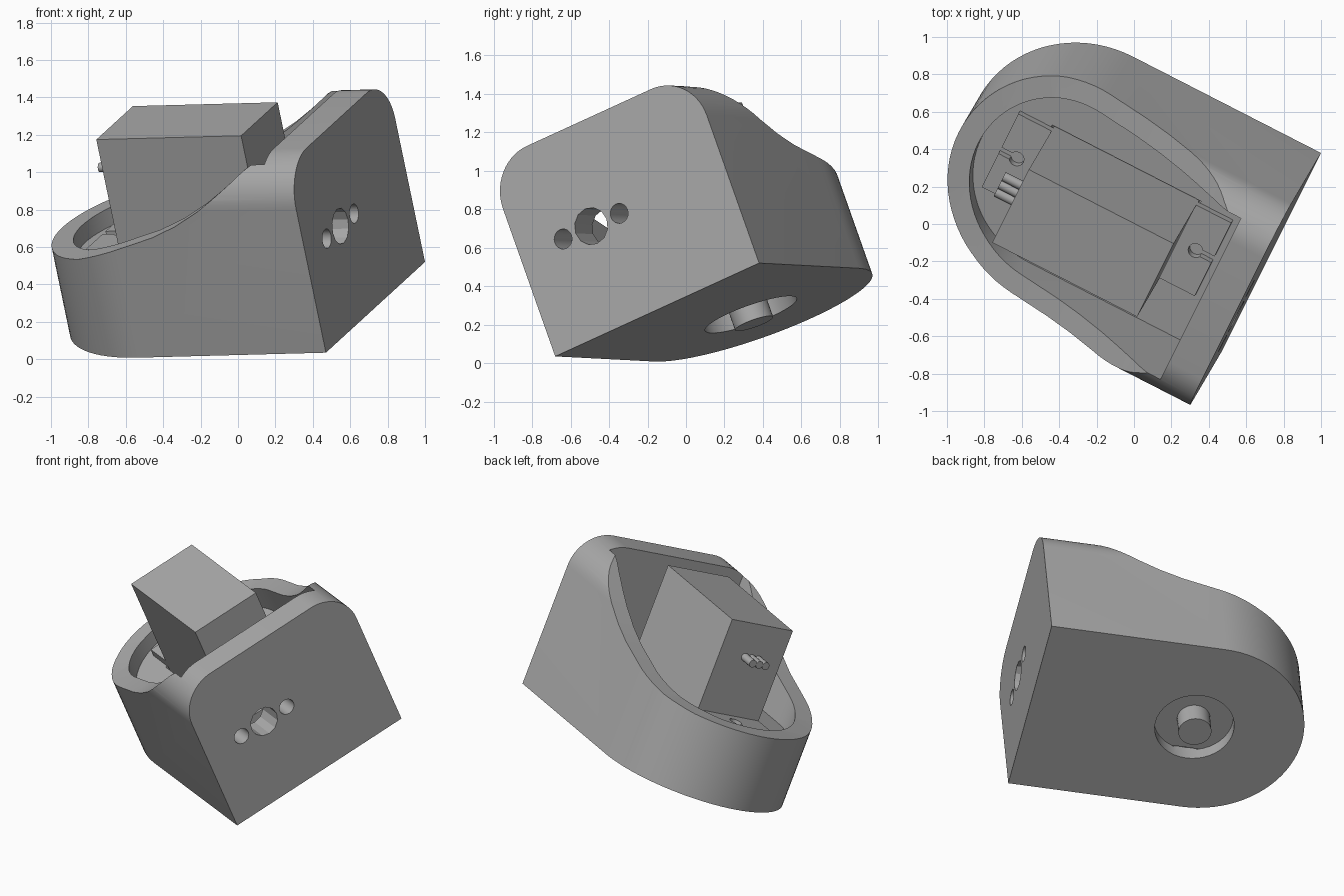
import bpy
import bmesh
from math import cos, sin, pi, radians
from mathutils import Matrix, Vector

cube = bpy.data.objects.get("Cube")
if cube:
    bpy.data.objects.remove(cube, do_unlink=True)

# The whole assembly is built upright, then tipped into its resting pose
side = Vector((0.414, 0.828, 0.379)).normalized()
up = Vector((-0.193, -0.329, 0.925))
up = (up - side * up.dot(side)).normalized()
back = up.cross(side)
POSE = Matrix((side, back, up)).transposed().to_4x4()
POSE.translation = (0.735, -0.15, 0.2775)

HALF, LENGTH, HEIGHT, ROUND = 0.64, 1.13, 1.08, 0.25
WALL, PLATE, FLOOR, RECESS = 0.12, 0.2, 0.42, 0.09

grey = bpy.data.materials.new("matte grey")
grey.use_nodes = True
grey.diffuse_color = (0.4, 0.4, 0.4, 1)
grey.node_tree.nodes["Principled BSDF"].inputs["Base Color"].default_value = grey.diffuse_color


def arc(cx, cy, r, start, end, steps):
    angles = [radians(start + (end - start) * i / steps) for i in range(steps + 1)]
    return [(cx + r * cos(t), cy + r * sin(t)) for t in angles]


def prism(name, outline, axis, low, high):
    """Extrude a 2D outline along an axis between two positions."""
    def place(p, q):
        return {"x": (q, p[0], p[1]), "y": (p[0], q, p[1]), "z": (p[0], p[1], q)}[axis]
    bm = bmesh.new()
    face = bm.faces.new([bm.verts.new(place(p, low)) for p in outline])
    new = bmesh.ops.extrude_face_region(bm, geom=[face])["geom"]
    move = Vector(place((0, 0), high)) - Vector(place((0, 0), low))
    bmesh.ops.translate(bm, vec=move, verts=[v for v in new if isinstance(v, bmesh.types.BMVert)])
    bmesh.ops.recalc_face_normals(bm, faces=bm.faces[:])
    mesh = bpy.data.meshes.new(name)
    bm.to_mesh(mesh)
    bm.free()
    obj = bpy.data.objects.new(name, mesh)
    bpy.context.collection.objects.link(obj)
    mesh.materials.append(grey)
    return obj


def box(name, x, y, z):
    return prism(name, [(x[0], y[0]), (x[1], y[0]), (x[1], y[1]), (x[0], y[1])], "z", *z)


def rod(name, center, r, axis, low, high, steps=32):
    return prism(name, arc(*center, r, 0, 360, steps)[:-1], axis, low, high)


def carve(obj, cutter, operation="DIFFERENCE"):
    mod = obj.modifiers.new("carve", "BOOLEAN")
    mod.object, mod.operation, mod.solver = cutter, operation, "EXACT"
    graph = bpy.context.evaluated_depsgraph_get()
    mesh = bpy.data.meshes.new_from_object(obj.evaluated_get(graph))
    obj.modifiers.clear()
    obj.data = mesh
    bpy.data.objects.remove(cutter, do_unlink=True)


# Housing: round-topped block, trimmed by a semicircular back and a sloping top
top = HEIGHT - ROUND
section = ([(-HALF, 0), (HALF, 0)] + arc(HALF - ROUND, top, ROUND, 0, 90, 14)
           + arc(ROUND - HALF, top, ROUND, 90, 180, 14))
housing = prism("housing", section, "y", 0, 2)
footprint = ([(-0.8, LENGTH), (-0.8, -0.2), (0.8, -0.2), (0.8, LENGTH)]
             + arc(0, LENGTH, HALF, 0, 180, 40))
carve(housing, prism("footprint", footprint, "z", -0.5, 1.5), "INTERSECT")
slope = [(0.2, 1.081), (0.25, 1.06), (0.32, 1.02), (0.4, 0.96), (0.5, 0.89), (0.6, 0.825),
         (0.75, 0.745), (0.9, 0.685), (1.15, 0.615), (1.4, 0.55), (1.6, 0.52), (1.9, 0.5)]
carve(housing, prism("slope", slope + [(1.9, 1.5), (0.2, 1.5)], "x", -1, 1))

# Pocket, motor recess and output opening
inner = HALF - WALL
pocket = [(-inner, PLATE), (inner, PLATE)] + arc(0, LENGTH, inner, 0, 180, 40)
carve(housing, prism("pocket", pocket, "z", FLOOR, 1.5))
carve(housing, box("recess", (-0.248, 0.248), (0.447, 1.342), (RECESS, 0.6)))
carve(housing, rod("opening", (0, 1.07), 0.253, "z", -0.2, RECESS + 0.02, 40))

# Row of holes through the front plate
for offset, radius, steps in ((0, 0.097, 12), (-0.176, 0.052, 20), (0.176, 0.052, 20)):
    carve(housing, rod("hole", (-0.197 + offset, 0.55), radius, "y", -0.2, PLATE + 0.1, steps))

# Motor body with output shaft
parts = [housing,
         box("motor_body", (-0.236, 0.236), (0.46, 1.33), (RECESS, 1.1)),
         rod("output_shaft", (0, 1.07), 0.105, "z", -0.05, RECESS + 0.02)]

# Mounting tabs with keyhole slots
for name, inside, outside in (("front_tab", 0.46, 0.25), ("back_tab", 1.33, 1.53)):
    tab = box(name, (-0.236, 0.236), sorted((inside, outside)), (FLOOR, FLOOR + 0.05))
    middle = (inside + outside) / 2
    out = 1 if outside > inside else -1
    carve(tab, rod("screw_hole", (0, middle), 0.04, "z", 0.3, 0.6, 20))
    carve(tab, box("slot", (-0.02, 0.02), sorted((middle, outside + 0.1 * out)), (0.3, 0.6)))
    parts.append(tab)

# Three-wire cable stub
for i, name in enumerate(("left_wire", "middle_wire", "right_wire")):
    parts.append(rod(name, (0.05 * (1 - i) - 0.01, 0.87), 0.026, "y", 1.32, 1.44, 16))

# Pose and shading
for part in parts:
    part.data.transform(POSE)
    bpy.ops.object.select_all(action="DESELECT")
    part.select_set(True)
    bpy.context.view_layer.objects.active = part
    bpy.ops.object.shade_smooth_by_angle(angle=radians(25))
